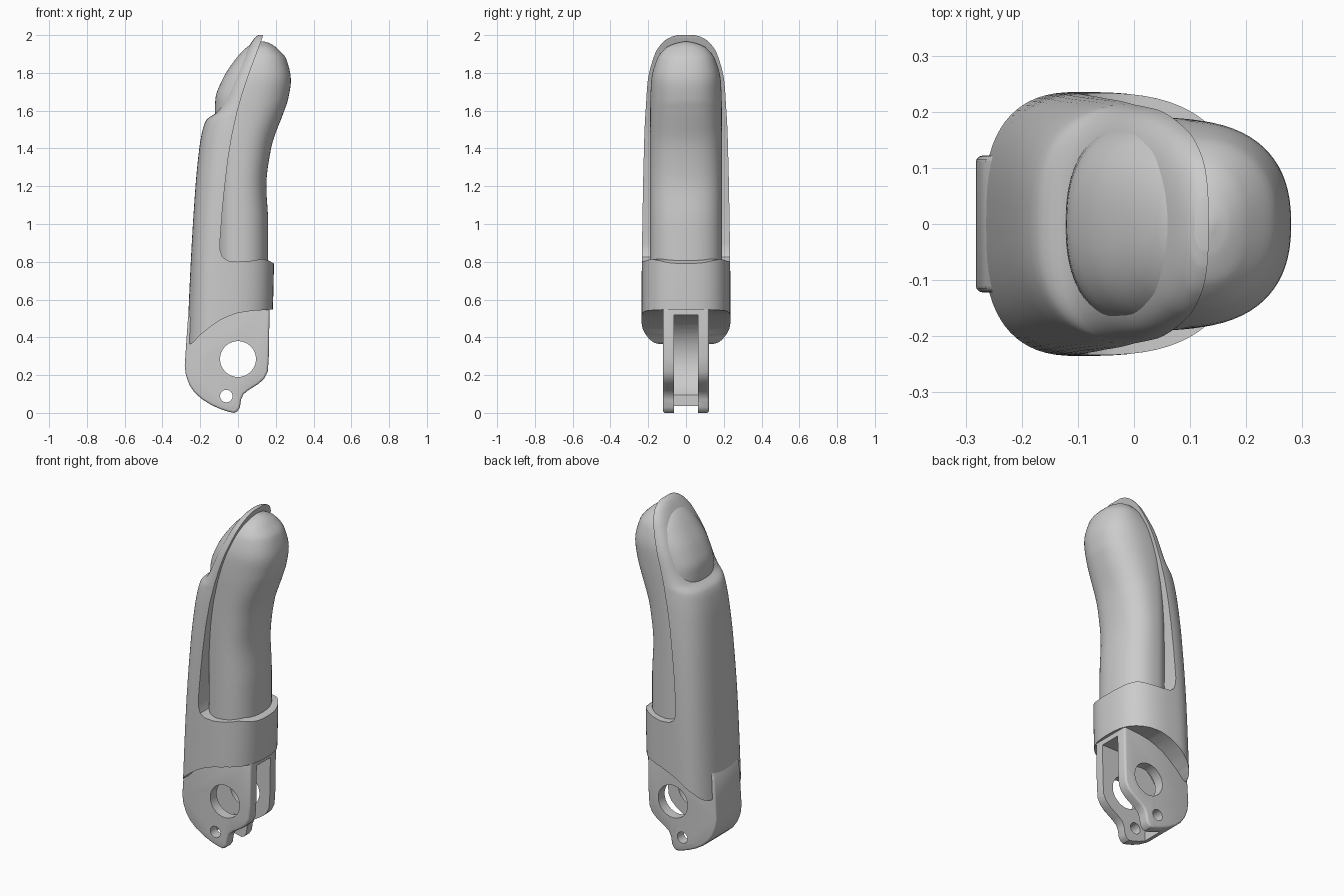
import bpy, bmesh, math

cube = bpy.data.objects.get("Cube")
if cube:
    bpy.data.objects.remove(cube, do_unlink=True)

grey = bpy.data.materials.new("plain grey")
grey.use_nodes = True
colour = (0.6, 0.6, 0.6, 1)
grey.diffuse_color = colour
grey.node_tree.nodes["Principled BSDF"].inputs["Base Color"].default_value = colour


def finish_mesh(name, bm):
    bmesh.ops.recalc_face_normals(bm, faces=bm.faces)
    mesh = bpy.data.meshes.new(name)
    bm.to_mesh(mesh)
    bm.free()
    mesh.materials.append(grey)
    obj = bpy.data.objects.new(name, mesh)
    bpy.context.collection.objects.link(obj)
    return obj


def activate(obj):
    bpy.ops.object.select_all(action="DESELECT")
    obj.select_set(True)
    bpy.context.view_layer.objects.active = obj


def smooth(obj):
    activate(obj)
    bpy.ops.object.shade_smooth_by_angle(angle=math.radians(32))


def apply(obj, modifier):
    activate(obj)
    bpy.ops.object.modifier_apply(modifier=modifier.name)


def cut(obj, cutter):
    cutter.hide_render = True
    mod = obj.modifiers.new("cut", "BOOLEAN")
    mod.operation = "DIFFERENCE"
    mod.solver = "EXACT"
    mod.object = cutter
    apply(obj, mod)
    bpy.data.objects.remove(cutter, do_unlink=True)


def prism(name, outline, half_width):
    """Side outline (x, z) extruded symmetrically along y."""
    bm = bmesh.new()
    face = bm.faces.new([bm.verts.new((x, -half_width, z)) for x, z in outline])
    new = bmesh.ops.extrude_face_region(bm, geom=[face])["geom"]
    moved = [v for v in new if isinstance(v, bmesh.types.BMVert)]
    bmesh.ops.translate(bm, verts=moved, vec=(0, 2 * half_width, 0))
    return finish_mesh(name, bm)


def circle(x, z, radius, count=48):
    angles = [math.tau * i / count for i in range(count)]
    return [(x + radius * math.cos(a), z + radius * math.sin(a)) for a in angles]


def tangent(rows, i, c):
    """Slope of column c at row i, without overshoot."""
    if i == 0 or i == len(rows) - 1:
        i = min(max(i, 1), len(rows) - 1)
        return (rows[i][c] - rows[i - 1][c]) / (rows[i][0] - rows[i - 1][0])
    a = (rows[i][c] - rows[i - 1][c]) / (rows[i][0] - rows[i - 1][0])
    b = (rows[i + 1][c] - rows[i][c]) / (rows[i + 1][0] - rows[i][0])
    return 2 * a * b / (a + b) if a * b > 0 else 0


def refine(rows, steps):
    out = []
    for i in range(len(rows) - 1):
        p, q = rows[i], rows[i + 1]
        d = q[0] - p[0]
        for s in range(steps):
            t = s / steps
            row = [p[0] + d * t]
            for c in range(1, len(p)):
                row.append((2*t**3 - 3*t**2 + 1) * p[c] + (3*t**2 - 2*t**3) * q[c]
                           + (t**3 - 2*t**2 + t) * d * tangent(rows, i, c)
                           + (t**3 - t**2) * d * tangent(rows, i + 1, c))
            out.append(row)
    return out + [list(rows[-1])]


def loft(name, rows, steps=5, count=72):
    """Rows: z, back x, centre x, front x, half width, squareness."""
    bm = bmesh.new()
    rings = []
    for z, back, mid, front, half, power in refine(rows, steps):
        ring = []
        for i in range(count):
            a = math.tau * i / count
            c, s = math.cos(a), math.sin(a)
            reach = (front - mid) if c > 0 else (mid - back)
            x = mid + math.copysign(abs(c) ** (2 / power), c) * reach
            y = math.copysign(abs(s) ** (2 / power), s) * half
            ring.append(bm.verts.new((x, y, z)))
        rings.append(ring)
    for low, high in zip(rings, rings[1:]):
        for i in range(count):
            j = (i + 1) % count
            bm.faces.new((low[i], low[j], high[j], high[i]))
    bm.faces.new(rings[0][::-1])
    bm.faces.new(rings[-1])
    return finish_mesh(name, bm)


# Soft fingertip pad, its back showing through as the nail
pad = loft("fingertip_pad", [
    (0.7, -0.12, 0.0, 0.16, 0.19, 2.4),
    (1.0, -0.12, 0.0, 0.16, 0.19, 2.4),
    (1.2, -0.12, 0.0, 0.15, 0.19, 2.4),
    (1.4, -0.12, 0.01, 0.175, 0.19, 2.4),
    (1.6, -0.122, 0.04, 0.245, 0.19, 2.4),
    (1.66, -0.12, 0.05, 0.265, 0.189, 2.4),
    (1.76, -0.085, 0.08, 0.28, 0.184, 2.4),
    (1.87, -0.015, 0.11, 0.257, 0.155, 2.3),
    (1.93, 0.04, 0.125, 0.207, 0.11, 2.2),
    (1.955, 0.08, 0.13, 0.172, 0.06, 2),
    (1.966, 0.12, 0.132, 0.14, 0.01, 2),
])
smooth(pad)

# Hard shell: full cup at the base, open cradle up the back
shell = loft("finger_shell", [
    (0.3, -0.272, -0.1, 0.175, 0.236, 2.7),
    (0.8, -0.25, -0.08, 0.19, 0.234, 2.7),
    (1.2, -0.225, -0.04, 0.19, 0.228, 2.7),
    (1.4, -0.205, 0.0, 0.2, 0.224, 2.7),
    (1.5, -0.187, 0.02, 0.22, 0.221, 2.7),
    (1.55, -0.168, 0.03, 0.24, 0.218, 2.8),
    (1.595, -0.11, 0.04, 0.25, 0.215, 3.5),
    (1.75, -0.035, 0.07, 0.25, 0.204, 3.5),
    (1.9, 0.035, 0.11, 0.25, 0.165, 3),
    (1.96, 0.07, 0.12, 0.25, 0.125, 2.6),
    (1.99, 0.094, 0.125, 0.2, 0.08, 2.3),
    (2.0, 0.108, 0.125, 0.15, 0.045, 2),
])
cut(shell, prism("pad_opening", [
    (-0.096, 0.9), (-0.094, 0.86), (-0.082, 0.825), (-0.055, 0.806), (0, 0.8),
    (0.07, 0.805), (0.13, 0.815), (0.165, 0.805), (0.2, 0.785), (0.6, 0.78),
    (0.6, 2.2), (0.19, 2.2), (0.127, 1.98), (0.06, 1.8), (0.026, 1.7), (-0.003, 1.6),
    (-0.03, 1.48), (-0.052, 1.35), (-0.07, 1.2), (-0.082, 1.08)], 0.5))
cut(shell, prism("base_arc", [
    (-0.5, 0.36), (-0.25, 0.365), (-0.235, 0.375), (-0.2, 0.412), (-0.15, 0.453),
    (-0.1, 0.488), (-0.05, 0.512), (0, 0.529), (0.07, 0.54), (0.16, 0.546),
    (0.5, 0.55), (0.5, 0.1), (-0.5, 0.1)], 0.5))
smooth(shell)

# Forked hinge knuckle
hinge = prism("hinge_knuckle", [
    (-0.265, 0.5), (-0.274, 0.37), (-0.282, 0.25), (-0.276, 0.2), (-0.258, 0.15),
    (-0.23, 0.108), (-0.19, 0.072), (-0.14, 0.041), (-0.09, 0.019), (-0.05, 0.006),
    (-0.02, 0), (-0.003, 0.009), (0.01, 0.03), (0.016, 0.07), (0.028, 0.098),
    (0.055, 0.12), (0.11, 0.155), (0.14, 0.183), (0.158, 0.22), (0.163, 0.3),
    (0.168, 0.6), (-0.2, 0.6)], 0.122)
bevel = hinge.modifiers.new("soft edges", "BEVEL")
bevel.width = 0.012
bevel.segments = 3
bevel.limit_method = "ANGLE"
bevel.angle_limit = math.radians(50)
apply(hinge, bevel)

# Slot between the fork plates, then the pivot and pin holes
pivot = (0, 0.285)
slot = 0.063
cut(hinge, prism("slot_round", circle(*pivot, 0.232), slot))
cut(hinge, prism("slot_mouth", [(-0.13, -0.1), (0.4, -0.1), (0.4, 0.517),
                                (0, 0.517), (-0.13, 0.3)], slot))
cut(hinge, prism("pivot_hole", circle(*pivot, 0.095), 0.5))
cut(hinge, prism("pin_hole", circle(-0.062, 0.089, 0.033, 32), 0.5))
smooth(hinge)

# Continue the slot up into the solid base of the shell
cut(shell, prism("shell_slot", circle(*pivot, 0.232), slot))
cut(shell, prism("shell_slot_mouth", [(0, 0.2), (0.4, 0.2), (0.4, 0.517), (0, 0.517)], slot))
smooth(shell)
